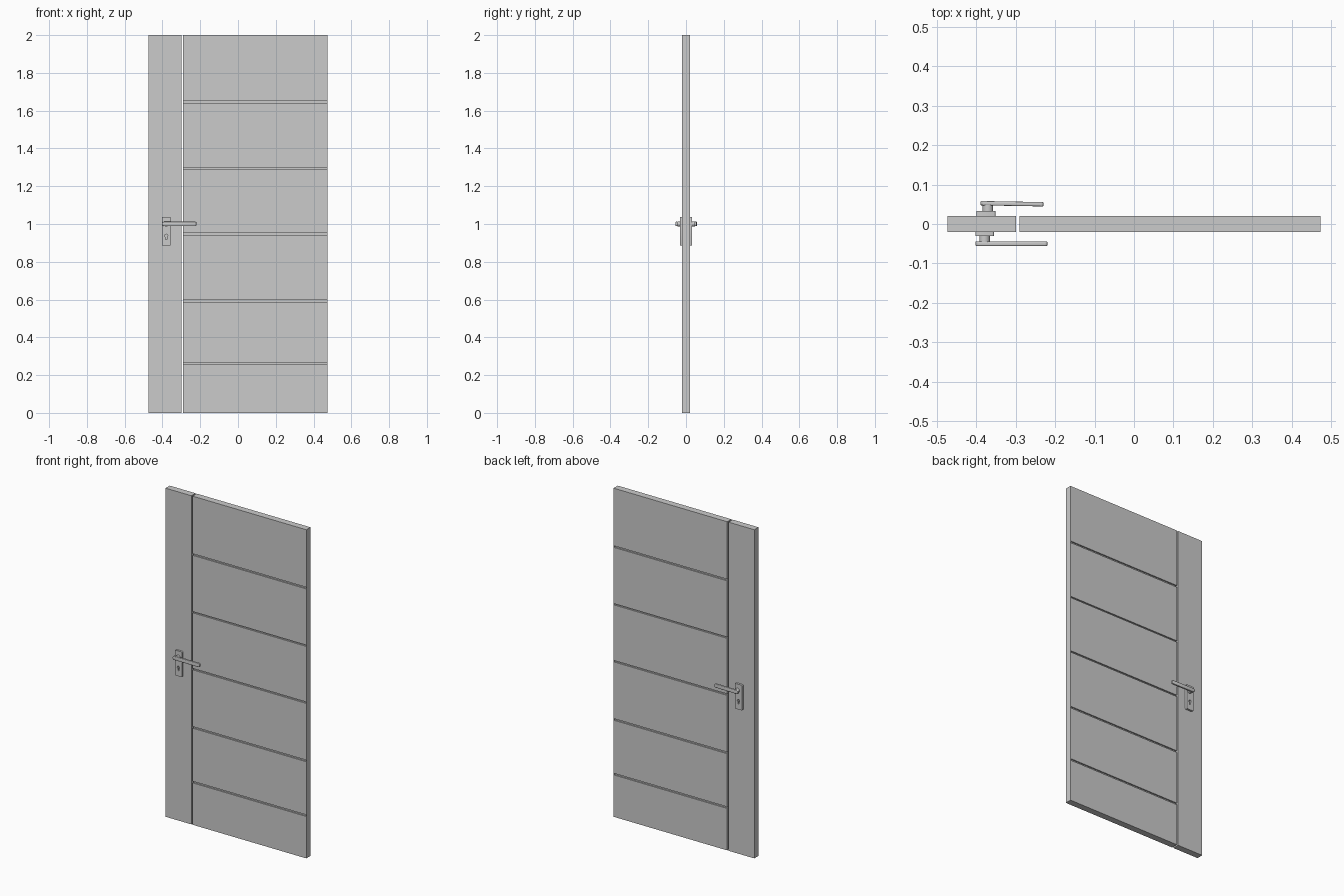
import bpy, bmesh
from math import sin, cos, pi, radians

if "Cube" in bpy.data.objects:
    bpy.data.objects.remove(bpy.data.objects["Cube"])


def finish(name, bm):
    bmesh.ops.recalc_face_normals(bm, faces=bm.faces)
    me = bpy.data.meshes.new(name)
    bm.to_mesh(me)
    bm.free()
    ob = bpy.data.objects.new(name, me)
    bpy.context.collection.objects.link(ob)
    return ob


def box(name, x0, x1, y0, y1, z0, z1):
    bm = bmesh.new()
    bmesh.ops.create_cube(bm, size=1)
    for v in bm.verts:
        v.co = ((x0 + x1) / 2 + v.co.x * (x1 - x0),
                (y0 + y1) / 2 + v.co.y * (y1 - y0),
                (z0 + z1) / 2 + v.co.z * (z1 - z0))
    return finish(name, bm)


def smooth(ob, angle=35):
    bpy.ops.object.select_all(action='DESELECT')
    ob.select_set(True)
    bpy.context.view_layer.objects.active = ob
    bpy.ops.object.shade_smooth_by_angle(angle=radians(angle))


def arc(cx, cz, r, a0, a1, n):
    return [(cx + r * cos(radians(a0 + (a1 - a0) * i / n)),
             cz + r * sin(radians(a0 + (a1 - a0) * i / n))) for i in range(n + 1)]


def rounded(x0, x1, z0, z1, r_left, r_right, n=6):
    return (arc(x1 - r_right, z1 - r_right, r_right, 90, 0, n)
            + arc(x1 - r_right, z0 + r_right, r_right, 0, -90, n)
            + arc(x0 + r_left, z0 + r_left, r_left, -90, -180, n)
            + arc(x0 + r_left, z1 - r_left, r_left, 180, 90, n))


def slab(name, outlines, y0, y1, bevel=0.0):
    """Upright flat part: outlines in x/z (later ones are holes), thickness y0..y1."""
    cu = bpy.data.curves.new(name, 'CURVE')
    cu.dimensions, cu.fill_mode = '2D', 'BOTH'
    cu.extrude = abs(y1 - y0) / 2 - bevel
    cu.bevel_depth, cu.bevel_resolution, cu.offset = bevel, 2, -bevel
    for pts in outlines:
        sp = cu.splines.new('POLY')
        sp.points.add(len(pts) - 1)
        for p, (x, z) in zip(sp.points, pts):
            p.co = (x, z, 0, 1)
        sp.use_cyclic_u = True
    tmp = bpy.data.objects.new(name + "_curve", cu)
    bpy.context.collection.objects.link(tmp)
    bpy.context.view_layer.update()
    me = bpy.data.meshes.new_from_object(tmp.evaluated_get(bpy.context.evaluated_depsgraph_get()))
    bpy.data.objects.remove(tmp)
    bm = bmesh.new()
    bm.from_mesh(me)
    bpy.data.meshes.remove(me)
    bmesh.ops.remove_doubles(bm, verts=bm.verts, dist=1e-5)
    for v in bm.verts:
        x, z, d = v.co
        v.co = (x, (y0 + y1) / 2 - d, z)
    ob = finish(name, bm)
    smooth(ob)
    return ob


# door leaf: lock stile and grooved panel, separated by an open slot
T, W = 0.02, 0.474
box("lock_stile", -W, -0.30, -T, T, 0, 2)

depth, cap = 0.008, 0.003
side = [(T, 0.0)]
for z0, z1 in [(0.255, 0.265), (0.588, 0.598), (0.943, 0.952), (1.29, 1.298), (1.64, 1.65)]:
    side += [(T, z0), (T - depth, z0), (T - depth, z1), (T, z1)]
side.append((T, 2.0))
profile = side + [(-y, z) for y, z in reversed(side)]
bm = bmesh.new()
face = bm.faces.new([bm.verts.new((-0.291, y, z)) for y, z in profile])
ext = bmesh.ops.extrude_face_region(bm, geom=[face])
for v in ext["geom"]:
    if isinstance(v, bmesh.types.BMVert):
        v.co.x = W - cap
finish("grooved_panel", bm)
box("hinge_edge", W - cap, W, -T, T, 0, 2)

# handle sets, front then back: side, x shift, plate thickness, lever span, lever depth
for label, s, x0, x1, py, lx0, lx1, ly0, ly1, tilt in [
        ("front", -1, -0.403, -0.356, 0.031, -0.403, -0.22, 0.044, 0.056, 0),
        ("back", 1, -0.40, -0.352, 0.033, -0.39, -0.23, 0.046, 0.057, -1)]:
    cx = (x0 + x1) / 2
    # back plate with keyhole
    key = arc(cx, 0.938, 0.008, -60, 240, 16) + [(cx - 0.004, 0.918), (cx + 0.004, 0.918)]
    slab(label + "_plate", [rounded(x0, x1, 0.885, 1.038, 0.004, 0.004, 3), key], s * T, s * py)
    # neck
    nx = cx if s < 0 else cx + 0.005
    slab(label + "_neck", [arc(nx, 1.0, 0.0135, 0, 348.75, 31)], s * (py - 0.002), s * (ly0 + 0.002))
    # lever
    lever = slab(label + "_lever", [rounded(lx0, lx1, 0.989, 1.012, 0.0114, 0.006)],
                 s * ly0, s * ly1, 0.003)
    lc = (lx0 + lx1) / 2
    for v in lever.data.vertices:
        v.co.y += (v.co.x - lc) * radians(tilt)
